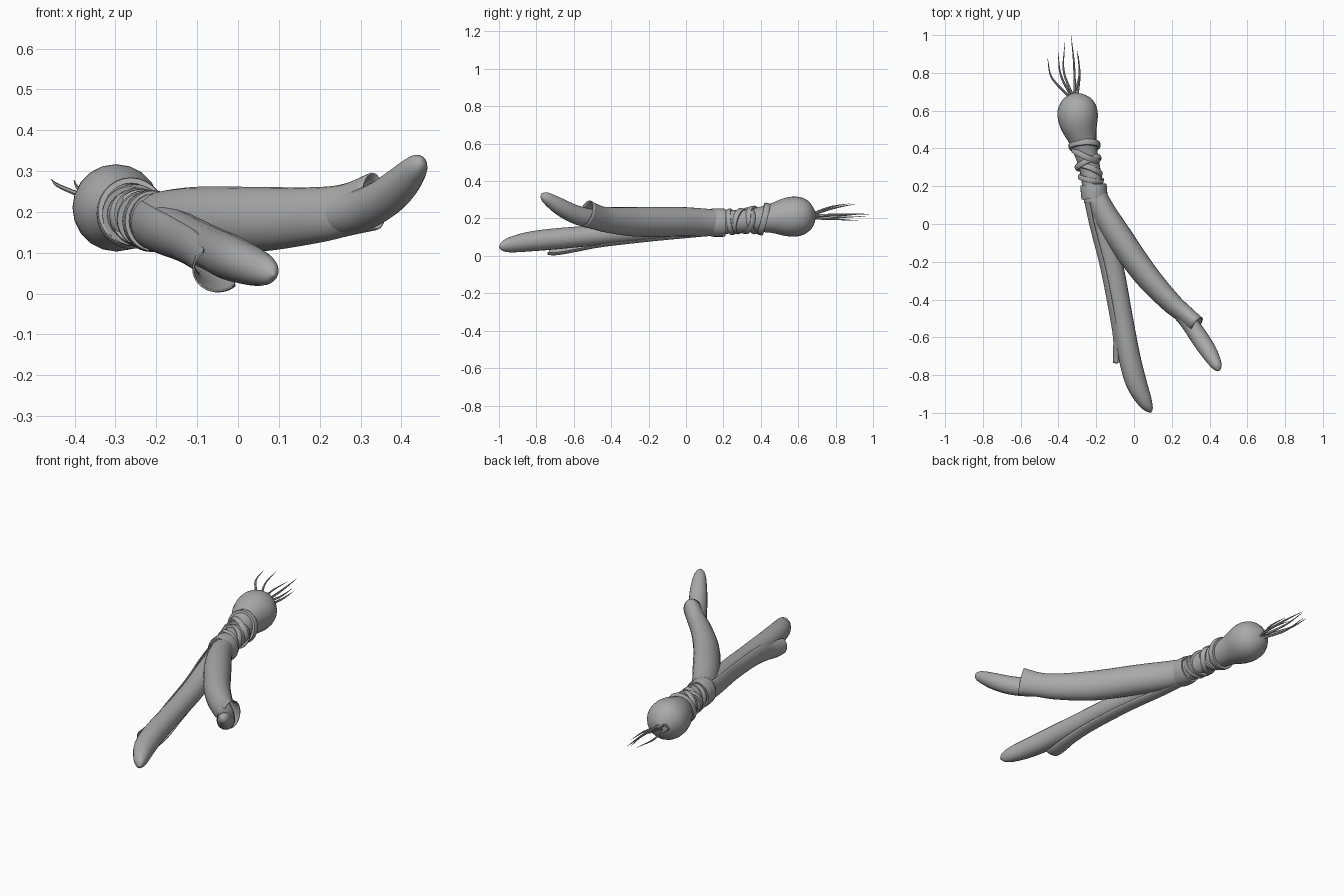
import bpy, bmesh, math
from mathutils import Vector, Matrix

grey = bpy.data.materials.new("plain grey")
grey.diffuse_color = (0.40, 0.40, 0.40, 1)
UP = Vector((0, 0, 1))


def finish(bm, name, thickness=0.0, angle=50):
    bmesh.ops.recalc_face_normals(bm, faces=bm.faces)
    me = bpy.data.meshes.new(name)
    bm.to_mesh(me)
    bm.free()
    me.materials.append(grey)
    ob = bpy.data.objects.new(name, me)
    bpy.context.collection.objects.link(ob)
    if thickness:
        mod = ob.modifiers.new("wall", 'SOLIDIFY')
        mod.thickness = thickness
        mod.offset = -1
    bpy.ops.object.select_all(action='DESELECT')
    ob.select_set(True)
    bpy.context.view_layer.objects.active = ob
    bpy.ops.object.shade_smooth_by_angle(angle=math.radians(angle))
    return ob


def resample(keys, steps):
    """Catmull-Rom through key rows of any width."""
    rows = [Vector(k) for k in keys]
    pts = [rows[0] * 2 - rows[1]] + rows + [rows[-1] * 2 - rows[-2]]
    out = []
    for i in range(1, len(pts) - 2):
        a, b, c, d = pts[i - 1:i + 3]
        for s in range(steps):
            t = s / steps
            out.append(0.5 * (2 * b + (c - a) * t + (2 * a - 5 * b + 4 * c - d) * t * t
                              + (3 * b - a - 3 * c + d) * t ** 3))
    return out + [rows[-1]]


def tube(name, keys, sides=20, steps=5, roll=0, arc=None, caps=(True, True), wall=0.0):
    """Sweep an ellipse along keys of (x, y, z, half width, half height)."""
    rows = resample(keys, steps)
    bm = bmesh.new()
    rings = []
    r = math.radians(roll)
    for i, row in enumerate(rows):
        nxt, prv = rows[min(i + 1, len(rows) - 1)], rows[max(i - 1, 0)]
        tan = Vector((nxt - prv)[:3]).normalized()
        side = tan.cross(UP).normalized()
        up = side.cross(tan)
        side, up = side * math.cos(r) + up * math.sin(r), up * math.cos(r) - side * math.sin(r)
        a0, a1 = arc or (0, 360)
        count = sides + 1 if arc else sides
        ring = []
        for k in range(count):
            a = math.radians(a0 + (a1 - a0) * k / sides)
            ring.append(bm.verts.new(Vector(row[:3]) + side * math.cos(a) * max(row[3], 0.0005)
                                     + up * math.sin(a) * max(row[4], 0.0005)))
        rings.append(ring)
    for p, q in zip(rings, rings[1:]):
        for k in range(len(p) - (1 if arc else 0)):
            j = (k + 1) % len(p)
            bm.faces.new((p[k], p[j], q[j], q[k]))
    for ring, wanted in zip((rings[0], rings[-1]), caps):
        if wanted and not arc:
            bm.faces.new(ring)
    return finish(bm, name, wall)


def band(name, centre, normal, rw, rh, width, thick=0.008, sides=28):
    """Flat strap ring around the neck; normal sets its tilt."""
    n = Vector(normal).normalized()
    side = n.cross(UP).normalized()
    up = side.cross(n)
    bm = bmesh.new()
    rings = []
    for k in range(sides):
        a = 2 * math.pi * k / sides
        d = side * math.cos(a) * rw + up * math.sin(a) * rh
        o = d.normalized() * thick
        rings.append([bm.verts.new(Vector(centre) + d + o * e + n * width * w)
                      for w, e in ((-.5, -1), (-.5, .6), (-.3, 1), (.3, 1), (.5, .6), (.5, -1))])
    for k in range(sides):
        p, q = rings[k], rings[(k + 1) % sides]
        for j in range(6):
            bm.faces.new((p[j], p[(j + 1) % 6], q[(j + 1) % 6], q[j]))
    return finish(bm, name, angle=40)


# bulb narrowing into the neck
tube("bulb_and_neck", [
    (-0.305, 0.694, 0.214, 0.004, 0.004), (-0.305, 0.687, 0.214, 0.035, 0.035),
    (-0.304, 0.665, 0.213, 0.072, 0.072), (-0.301, 0.625, 0.212, 0.099, 0.099),
    (-0.298, 0.575, 0.210, 0.107, 0.107), (-0.290, 0.52, 0.206, 0.098, 0.099),
    (-0.272, 0.45, 0.200, 0.075, 0.077), (-0.255, 0.38, 0.192, 0.062, 0.065),
    (-0.235, 0.30, 0.186, 0.055, 0.060), (-0.218, 0.20, 0.180, 0.056, 0.064),
    (-0.205, 0.12, 0.178, 0.060, 0.068)], steps=3)

# right leaf: open outer sheath with an inner blade
tube("right_sheath", [
    (-0.212, 0.17, 0.178, 0.058, 0.068), (-0.165, 0.07, 0.180, 0.064, 0.076),
    (-0.085, -0.06, 0.183, 0.070, 0.080), (0.055, -0.26, 0.182, 0.066, 0.080),
    (0.19, -0.41, 0.192, 0.055, 0.070), (0.265, -0.475, 0.205, 0.048, 0.066),
    (0.333, -0.535, 0.226, 0.046, 0.074)],
    sides=24, roll=15, caps=(True, False), wall=0.005)
tube("right_blade", [
    (0.19, -0.41, 0.190, 0.040, 0.050), (0.285, -0.515, 0.200, 0.044, 0.052),
    (0.345, -0.60, 0.225, 0.047, 0.050), (0.395, -0.675, 0.264, 0.044, 0.045),
    (0.430, -0.735, 0.303, 0.033, 0.034), (0.444, -0.762, 0.322, 0.020, 0.022),
    (0.449, -0.773, 0.332, 0.003, 0.003)])

# left leaf: long blade
tube("left_blade", [
    (-0.212, 0.17, 0.176, 0.050, 0.060), (-0.175, 0.0, 0.158, 0.052, 0.058),
    (-0.115, -0.22, 0.134, 0.058, 0.054), (-0.065, -0.48, 0.110, 0.056, 0.054),
    (-0.025, -0.70, 0.091, 0.058, 0.056), (0.012, -0.84, 0.076, 0.056, 0.052),
    (0.055, -0.935, 0.060, 0.040, 0.042), (0.080, -0.98, 0.050, 0.021, 0.026),
    (0.089, -0.998, 0.045, 0.003, 0.003)], roll=20)

# left leaf: half-open outer sheath hugging the lower left side
tube("left_sheath", [
    (-0.212, 0.17, 0.178, 0.060, 0.068), (-0.178, 0.0, 0.160, 0.058, 0.065),
    (-0.120, -0.22, 0.134, 0.060, 0.060), (-0.072, -0.46, 0.106, 0.061, 0.060),
    (-0.050, -0.60, 0.080, 0.061, 0.060), (-0.048, -0.69, 0.062, 0.064, 0.058),
    (-0.052, -0.74, 0.058, 0.060, 0.054)],
    arc=(55, -130), wall=0.004)

# wide collar strap and tilted wrapping straps
band("collar_strap", (-0.212, 0.172, 0.178), (0.08, -1, 0), 0.064, 0.070, 0.075, 0.006)
for i, (c, n, rw, rh, w) in enumerate([
        ((-0.262, 0.415, 0.197), (0.05, -1, 0.25), 0.076, 0.080, 0.032),
        ((-0.254, 0.365, 0.192), (-0.45, -1, -0.15), 0.074, 0.068, 0.030),
        ((-0.243, 0.325, 0.188), (0.50, -1, 0.20), 0.068, 0.064, 0.028),
        ((-0.237, 0.285, 0.186), (-0.40, -1, 0.25), 0.066, 0.063, 0.028),
        ((-0.228, 0.240, 0.182), (-0.20, -1, -0.15), 0.061, 0.063, 0.026)]):
    band("wrapping_strap_%d" % (i + 1), c, n, rw, rh, w)

# thin curved roots: base, bend, tip
roots = [((-0.345, 0.675, 0.225), (-0.435, 0.775, 0.262), (-0.458, 0.878, 0.280)),
         ((-0.335, 0.680, 0.222), (-0.388, 0.790, 0.255), (-0.402, 0.910, 0.278)),
         ((-0.325, 0.680, 0.200), (-0.372, 0.810, 0.205), (-0.366, 0.960, 0.212)),
         ((-0.312, 0.680, 0.218), (-0.318, 0.850, 0.222), (-0.333, 0.995, 0.224)),
         ((-0.300, 0.680, 0.200), (-0.288, 0.800, 0.196), (-0.302, 0.920, 0.188)),
         ((-0.322, 0.680, 0.212), (-0.290, 0.780, 0.214), (-0.294, 0.900, 0.216))]
for i, (a, b, c) in enumerate(roots):
    tube("root_%d" % (i + 1), [(*a, 0.007, 0.007), (*b, 0.005, 0.005), (*c, 0.0008, 0.0008)],
         sides=6, steps=7)
